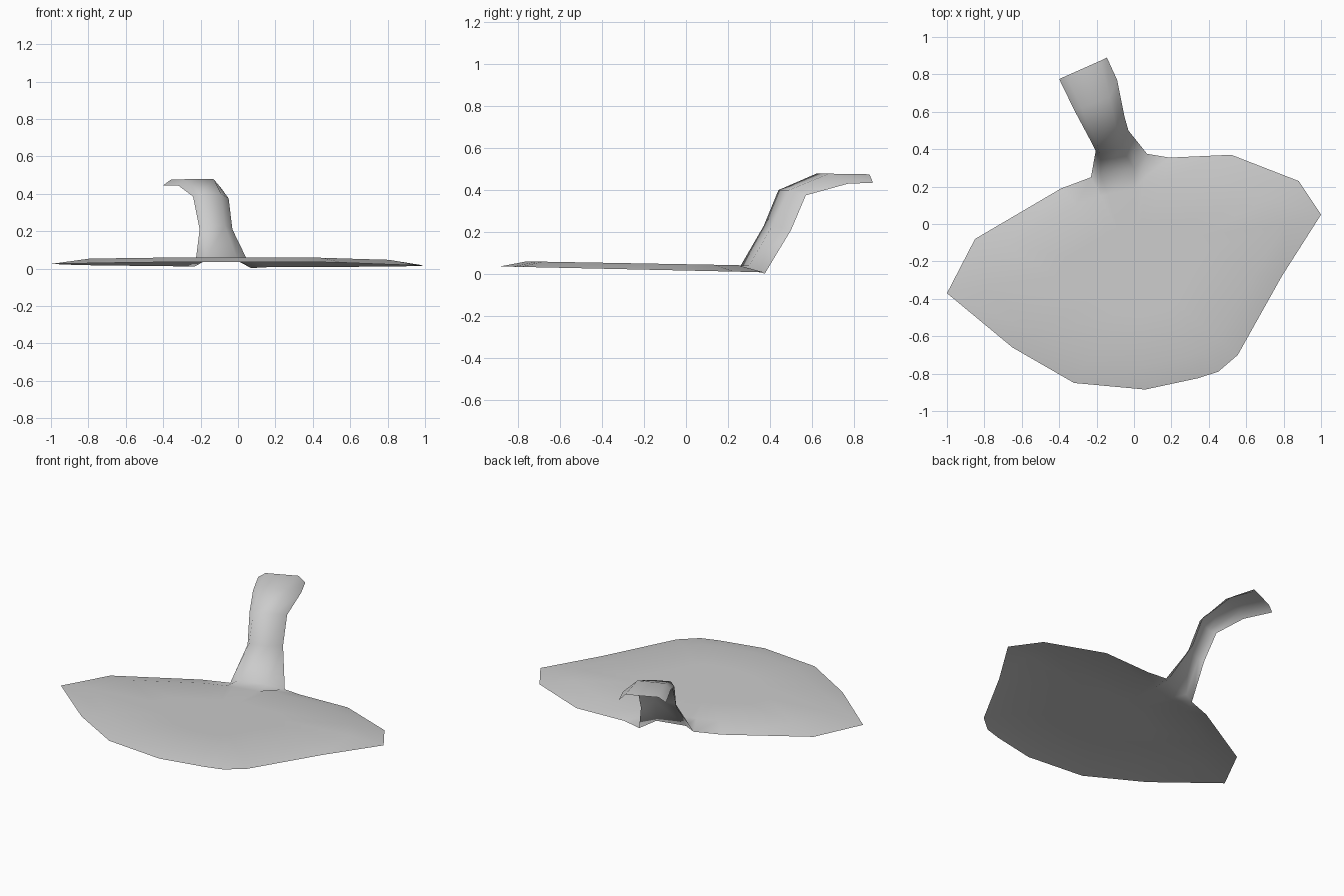
import bpy, bmesh, math
from mathutils import Vector

cube = bpy.data.objects.get("Cube")
if cube:
    bpy.data.objects.remove(cube, do_unlink=True)

# Grey material
grey = bpy.data.materials.new("plain_grey")
grey.use_nodes = True
colour = (0.6, 0.6, 0.6, 1)
grey.diffuse_color = colour
grey.node_tree.nodes["Principled BSDF"].inputs["Base Color"].default_value = colour

# Blade outline, clockwise from the right of the stem round to its left
outline = [(.19, .355), (.52, .37), (.88, .23), (1, .05), (.79, -.28), (.555, -.7),
           (.45, -.79), (.34, -.825), (.06, -.885), (-.32, -.85), (-.65, -.66),
           (-1, -.37), (-.85, -.08), (-.39, .19)]

# Stem cross-sections: left edge, left crest, right crest, right edge
sections = [
    [(-.23, .25, .012), (-.18, .26, .04), (0, .3, .04), (.07, .375, .003)],
    [(-.205, .39, .21), (-.18, .37, .23), (-.07, .41, .23), (-.03, .5, .21)],
    [(-.24, .46, .385), (-.2, .44, .4), (-.09, .49, .4), (-.05, .57, .375)],
    [(-.32, .61, .445), (-.28, .62, .478), (-.13, .68, .478), (-.09, .77, .43)],
    [(-.4, .775, .445), (-.36, .793, .475), (-.18, .873, .475), (-.145, .89, .435)],
]

bm = bmesh.new()
stem = [[bm.verts.new(p) for p in ring] for ring in sections]


def rim_height(y):
    return .017 - .022 * y


def dome_height(y):
    return .047 - .018 * y


# Blade: rim, raised inner ring and a shallow middle
rim = [bm.verts.new((x, y, rim_height(y))) for x, y in outline] + stem[0]
centre = Vector((.02, -.25, 0))


def inset_ring(scale):
    ring = []
    for v in rim:
        p = centre.lerp(Vector((v.co.x, v.co.y, 0)), scale)
        p.z = dome_height(p.y)
        ring.append(bm.verts.new(p))
    return ring


rings = [rim, inset_ring(.8), inset_ring(.4)]
count = len(rim)
for outer, inner in zip(rings, rings[1:]):
    for i in range(count):
        j = (i + 1) % count
        bm.faces.new((outer[j], outer[i], inner[i], inner[j]))
bm.faces.new(list(reversed(rings[-1])))

# Stem: open channel rising from the blade
for low, high in zip(stem, stem[1:]):
    for i in range(len(low) - 1):
        bm.faces.new((low[i], low[i + 1], high[i + 1], high[i]))

mesh = bpy.data.meshes.new("blade_and_stem")
bm.to_mesh(mesh)
bm.free()
mesh.materials.append(grey)
obj = bpy.data.objects.new("blade_and_stem", mesh)
bpy.context.collection.objects.link(obj)
bpy.context.view_layer.objects.active = obj
obj.select_set(True)
bpy.ops.object.shade_smooth_by_angle(angle=math.radians(85))
